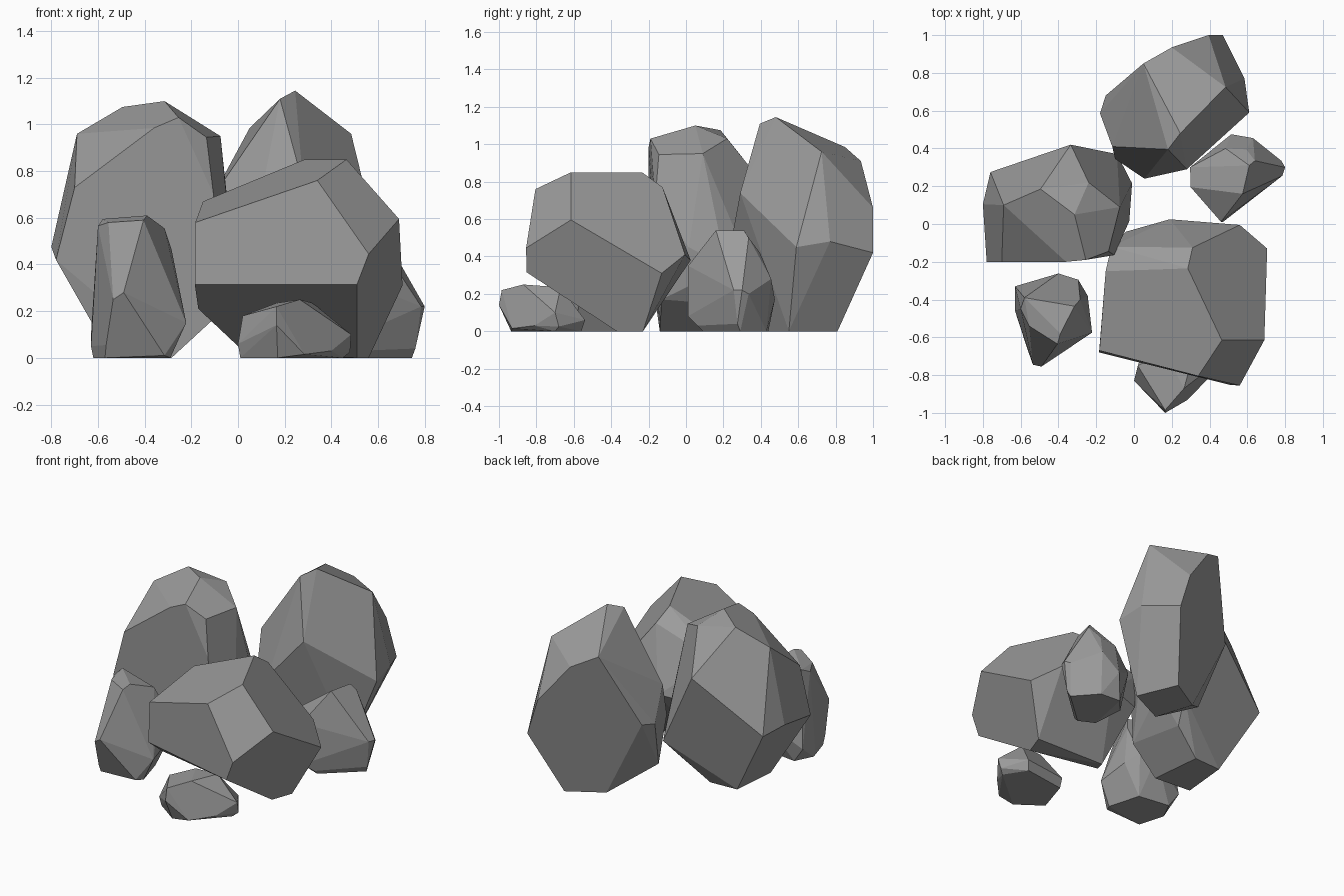
import bpy, bmesh, math

# dark grey stone
stone = bpy.data.materials.new("stone")
stone.diffuse_color = (.33, .33, .33, 1)


def rock(name, corners):
    """Faceted boulder: the convex shell around its chiselled corners."""
    bm = bmesh.new()
    for c in corners:
        bm.verts.new(c)
    hull = bmesh.ops.convex_hull(bm, input=bm.verts)
    loose = {g for k in ("geom_interior", "geom_unused") for g in hull[k]
             if isinstance(g, bmesh.types.BMVert)}
    bmesh.ops.delete(bm, geom=list(loose), context='VERTS')
    # merge nearly flat triangles into broad facets
    bmesh.ops.dissolve_limit(bm, angle_limit=math.radians(9),
                             verts=bm.verts, edges=bm.edges)
    bmesh.ops.recalc_face_normals(bm, faces=bm.faces)
    mesh = bpy.data.meshes.new(name)
    bm.to_mesh(mesh)
    bm.free()
    mesh.materials.append(stone)
    obj = bpy.data.objects.new(name, mesh)
    bpy.context.collection.objects.link(obj)


# tall boulder, back left
rock("left_boulder", [
    (-.495, .185, 1.075), (-.315, .05, 1.10), (-.24, .22, 1.03),
    (-.255, -.19, 1.03), (-.36, -.2, .985), (-.135, -.145, .945),
    (-.075, .09, .95), (-.69, .10, .96), (-.70, -.2, .73),
    (-.80, .105, .475), (-.78, -.2, .42), (-.76, .275, .45),
    (-.335, .42, .78), (-.09, .37, .28), (-.01, .215, .34),
    (-.025, .015, .45), (-.105, -.165, .70), (-.10, -.13, .17),
    (-.14, .25, .14), (-.285, -.14, 0), (-.54, -.12, 0),
    (-.51, .19, 0), (-.32, .20, 0)])

# tall boulder, back right
rock("back_boulder", [
    (.245, .48, 1.145), (.18, .395, 1.11), (.485, .725, .96),
    (.05, .85, .985), (.2, .935, .91),
    (.395, 1.0, .66), (.47, 1.0, .42),
    (.61, .59, .45), (.585, .77, .48), (.28, .29, .74),
    (-.115, .41, .68), (.055, .24, .47), (-.10, .345, .45),
    (-.18, .585, .50), (-.15, .68, .52), (-.12, .46, .17),
    (.44, .55, 0), (.33, .81, 0), (.11, .68, 0), (.19, .43, 0)])

# large boulder at the front
rock("front_boulder", [
    (.285, -.235, .85), (.465, -.615, .85), (.34, -.805, .76),
    (-.15, -.25, .67), (-.183, -.67, .58), (.31, -.125, .77),
    (-.12, -.12, .64), (.56, -.855, .445), (.51, -.852, .315),
    (-.185, -.68, .315), (-.17, -.55, .21), (.69, -.615, .595),
    (.705, -.13, .31), (.56, -.005, .41), (.19, .025, .38),
    (-.04, -.04, .36), (.51, -.37, 0), (.56, -.23, 0),
    (.0, -.34, .05), (.06, -.23, .01)])

# small upright stone leaning forward, front left
rock("left_stone", [
    (-.58, -.39, .595), (-.60, -.45, .565), (-.39, -.58, .61),
    (-.555, -.54, .58), (-.405, -.635, .59), (-.315, -.435, .555),
    (-.285, -.40, .465), (-.49, -.755, .28), (-.535, -.745, .25),
    (-.222, -.575, .15), (-.565, -.66, .055), (-.315, -.63, .01),
    (-.63, -.33, .10), (-.63, -.46, .05), (-.40, -.262, .25),
    (-.295, -.295, .25), (-.245, -.38, .20), (-.57, -.63, 0),
    (-.62, -.46, 0), (-.29, -.58, 0), (-.35, -.37, 0), (-.56, -.34, 0)])

# low stone at the very front
rock("front_stone", [
    (.165, -1.0, .14), (.165, -.985, .22), (.265, -.87, .25),
    (.32, -.67, .235), (.165, -.68, .235), (.02, -.75, .18),
    (0, -.83, .06), (.01, -.82, 0), (.17, -.935, 0),
    (.285, -.93, .015), (.485, -.70, .10), (.48, -.68, .025),
    (.40, -.81, .03), (.38, -.54, .06), (.36, -.56, 0),
    (.08, -.58, .06), (.08, -.60, 0), (.45, -.70, 0)])

# small stone on the right
rock("right_stone", [
    (.575, .16, .54), (.61, .31, .54), (.64, .335, .50),
    (.595, .395, .42), (.485, .40, .40),
    (.46, .012, .35), (.47, .01, .08), (.52, .06, .03),
    (.80, .30, .22), (.785, .255, .22), (.78, .335, .20),
    (.76, .275, .04), (.745, .29, 0), (.63, .455, .28),
    (.515, .475, .17), (.297, .30, .32), (.30, .195, .34),
    (.36, .30, .04), (.52, .09, 0), (.42, .14, 0),
    (.48, .44, 0), (.62, .43, 0)])
